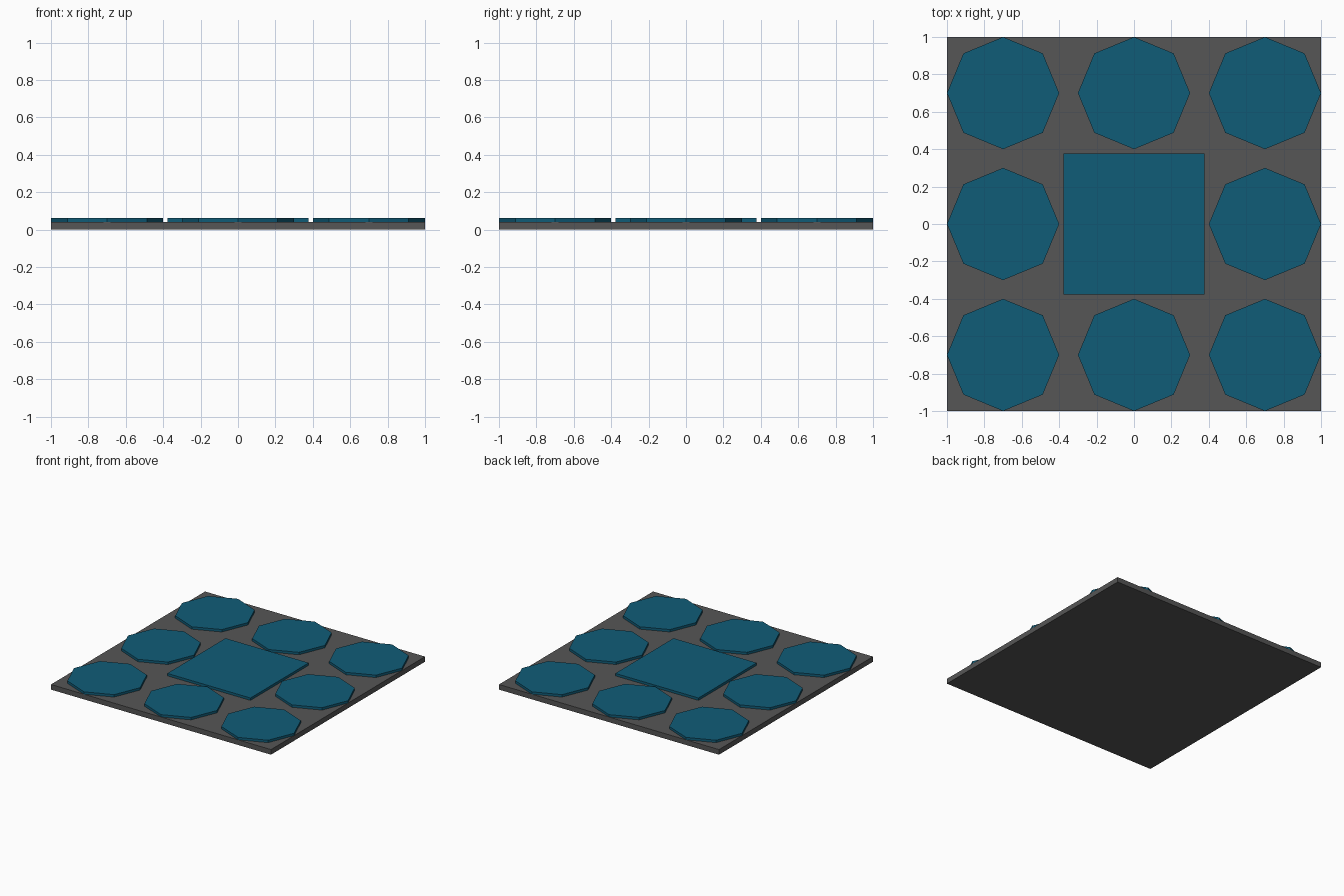
import bpy, math

if "Cube" in bpy.data.objects:
    bpy.data.objects.remove(bpy.data.objects["Cube"])


def material(name, rgb):
    m = bpy.data.materials.new(name)
    m.diffuse_color = (*rgb, 1)
    m.use_nodes = True
    m.node_tree.nodes["Principled BSDF"].inputs["Base Color"].default_value = m.diffuse_color
    return m


grey = material("dark grey", (0.092, 0.092, 0.092))
teal = material("deep teal", (0.005, 0.107, 0.187))

BASE_TOP, TILE_TOP = 0.042, 0.062


def prism(name, outline, z0, z1, mat):
    """Flat plate from a counter-clockwise outline."""
    n = len(outline)
    verts = [(x, y, z) for z in (z0, z1) for x, y in outline]
    faces = [tuple(reversed(range(n))), tuple(range(n, 2 * n))]
    faces += [(i, (i + 1) % n, n + (i + 1) % n, n + i) for i in range(n)]
    mesh = bpy.data.meshes.new(name)
    mesh.from_pydata(verts, [], faces)
    mesh.materials.append(mat)
    obj = bpy.data.objects.new(name, mesh)
    bpy.context.collection.objects.link(obj)
    return obj


def square(h):
    return [(-h, -h), (h, -h), (h, h), (-h, h)]


# Base slab and central square tile
prism("base_slab", square(1.0), 0, BASE_TOP, grey)
prism("centre_tile", square(0.378), BASE_TOP, TILE_TOP, teal)

# Ring of eight octagonal tiles, corners pointing along the axes
octagon = [(0.3 * math.cos(i * math.pi / 4), 0.3 * math.sin(i * math.pi / 4))
           for i in range(8)]
for row in (-1, 0, 1):
    for col in (-1, 0, 1):
        if row or col:
            tile = prism(f"octagon_tile_{row + 2}_{col + 2}", octagon,
                         BASE_TOP, TILE_TOP, teal)
            tile.location = (0.7 * col, 0.7 * row, 0)
